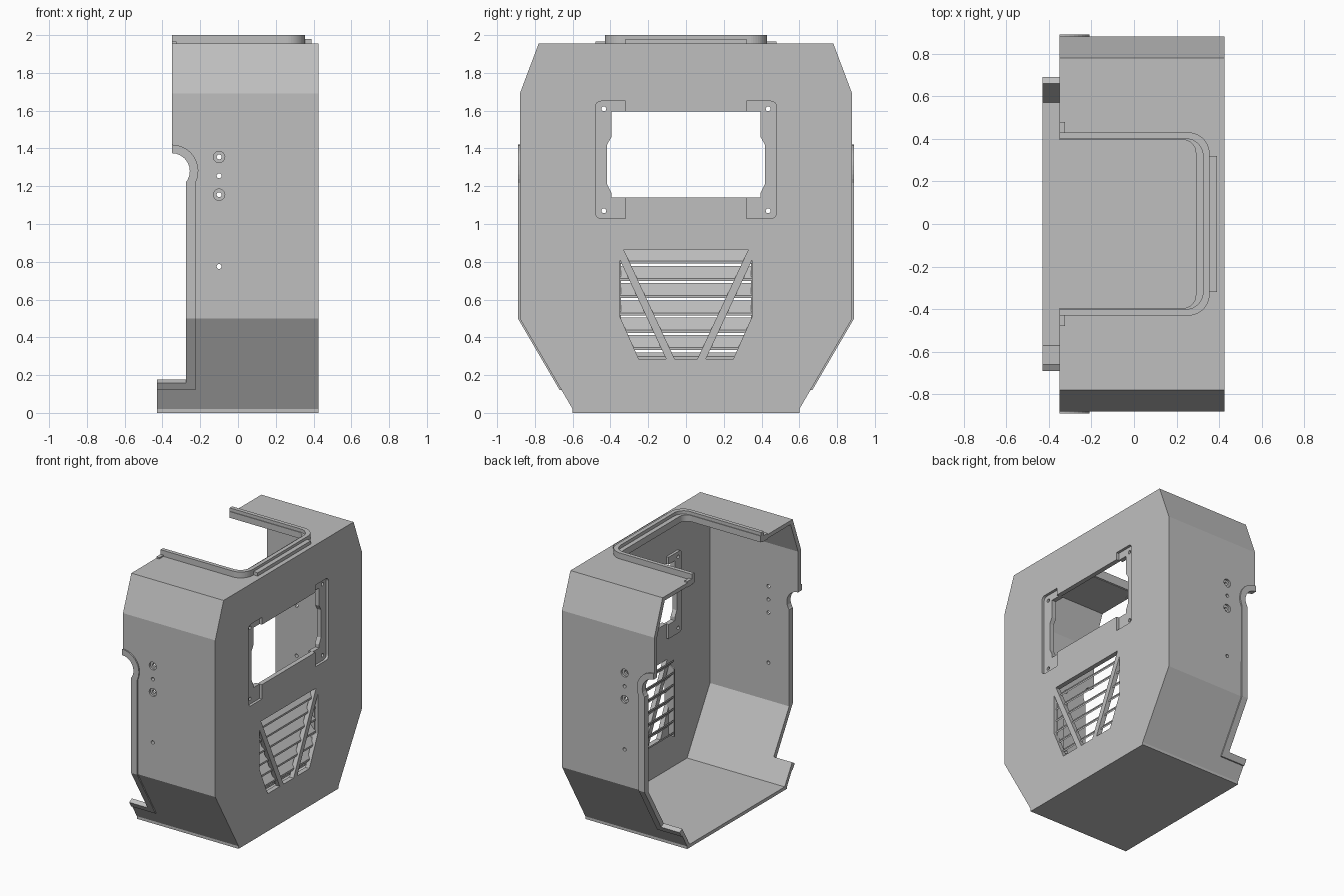
import bpy, bmesh
from math import sin, cos, pi, radians

cube = bpy.data.objects.get("Cube")
if cube:
    bpy.data.objects.remove(cube, do_unlink=True)

grey = bpy.data.materials.new("plain_grey")
grey.use_nodes = True
grey.diffuse_color = (0.52, 0.52, 0.52, 1)
grey.node_tree.nodes["Principled BSDF"].inputs["Base Color"].default_value = (0.52, 0.52, 0.52, 1)


def prism(name, pts, axis, lo, hi):
    """Extrude a 2D outline along an axis."""
    place = {"x": lambda a, b, t: (t, a, b),
             "y": lambda a, b, t: (a, t, b),
             "z": lambda a, b, t: (a, b, t)}[axis]
    bm = bmesh.new()
    ends = [[bm.verts.new(place(a, b, t)) for a, b in pts] for t in (lo, hi)]
    n = len(pts)
    for ring in ends:
        bm.faces.new(ring)
    for i in range(n):
        j = (i + 1) % n
        bm.faces.new((ends[0][i], ends[0][j], ends[1][j], ends[1][i]))
    bmesh.ops.recalc_face_normals(bm, faces=bm.faces)
    me = bpy.data.meshes.new(name)
    bm.to_mesh(me)
    bm.free()
    me.materials.append(grey)
    ob = bpy.data.objects.new(name, me)
    bpy.context.collection.objects.link(ob)
    return ob


def rect(a0, a1, b0, b1):
    return [(a0, b0), (a1, b0), (a1, b1), (a0, b1)]


def arc(cx, cy, r, start, end, n=12):
    angles = [radians(start + (end - start) * i / n) for i in range(n + 1)]
    return [(cx + r * cos(t), cy + r * sin(t)) for t in angles]


def circle(cx, cy, r):
    return arc(cx, cy, r, 0, 345, 23)


def mirrored(half):
    return half + [(-a, b) for a, b in reversed(half)]


def flip(pts):
    return [(-a, b) for a, b in pts]


def boolean(targets, pts, axis, lo, hi, op="DIFFERENCE"):
    """Apply one cutter to several parts, then discard it."""
    cutter = prism("cutter", pts, axis, lo, hi)
    cutter.hide_render = True
    for ob in targets:
        mod = ob.modifiers.new("cut", "BOOLEAN")
        mod.operation, mod.solver, mod.object = op, "EXACT", cutter
        bpy.context.view_layer.objects.active = ob
        bpy.ops.object.modifier_apply(modifier=mod.name)
    bpy.data.objects.remove(cutter, do_unlink=True)


# Shell: faceted tray, open at the back
BACK, FACE, OPEN = -0.43, 0.425, -0.35
outline = mirrored([(0.6, 0), (0.6, 0.02), (0.88, 0.5), (0.88, 1.69), (0.78, 1.955)])
inside = mirrored([(0.57, 0.025), (0.845, 0.49), (0.845, 1.685), (0.755, 1.925)])
shell = prism("shell", outline, "x", BACK, FACE)
boolean([shell], inside, "x", -1, 0.39)

# Raised lip along the side edges
lip = prism("side_lip", mirrored([(0.61, 0.02), (0.89, 0.5), (0.89, 1.6)]), "x", BACK, -0.2)
boolean([lip], outline, "x", -1, 1)
lip_shape = [(BACK, 0.12), (BACK, 1.42)] + arc(OPEN, 1.28, 0.14, 90, -27) + [(-0.225, 0.12)]
boolean([lip], lip_shape, "y", -1, 1, "INTERSECT")

# Stepped rear edge, round notches and slanted lower tabs
edge_parts = [shell, lip]
boolean(edge_parts, rect(-1, OPEN, 0.4, 3), "y", -2, 2)
boolean(edge_parts, rect(-1, -0.275, 0.35, 1.25), "y", -2, 2)
boolean(edge_parts, circle(OPEN, 1.28, 0.095), "y", -2, 2)
slant = [(1, -0.02), (0.69, 0.16), (0.55, 0.24), (0.55, 0.6), (1, 0.6)]
for pts in (slant, flip(slant)):
    boolean(edge_parts, pts, "x", -1, -0.275)

# Side screw holes, two of them counterbored
for z in (1.355, 1.255, 1.155, 0.775):
    boolean([shell], circle(-0.1, z, 0.013), "y", -2, 2)
for z in (1.355, 1.155):
    for lo, hi in ((0.865, 1), (-1, -0.865)):
        boolean([shell], circle(-0.1, z, 0.03), "y", lo, hi)


# Roof opening with a stepped U-shaped rim
def u_shape(start, end, half, r):
    return ([(start, -half)] + arc(end - r, r - half, r, -90, 0)
            + arc(end - r, half - r, r, 0, 90) + [(start, half)])


boolean([shell], u_shape(-1, 0.29, 0.4, 0.06), "z", 1.8, 2.2)
outer_rim = prism("roof_rim", u_shape(OPEN, 0.355, 0.43, 0.1), "z", 1.935, 2.0)
boolean([outer_rim], u_shape(-1, 0.324, 0.4, 0.08), "z", 1.8, 2.2)
inner_rim = prism("roof_rim_step", u_shape(OPEN, 0.33, 0.405, 0.08), "z", 1.93, 1.975)
boolean([inner_rim], u_shape(-1, 0.29, 0.395, 0.06), "z", 1.8, 2.2)
prism("rim_ledge", rect(0.35, 0.39, -0.32, 0.32), "z", 1.94, 1.98)
for side in (1, -1):
    y0, y1 = sorted((side * 0.42, side * 0.48))
    prism("rim_tab", rect(OPEN, -0.325, y0, y1), "z", 1.92, 1.965)

# Window with recessed mounting pads backed by bosses
pad = ([(0.32, 1.03)] + arc(0.45, 1.06, 0.03, -90, 0, 5)
       + arc(0.45, 1.62, 0.03, 0, 90, 5) + [(0.32, 1.65)])
bosses = []
for pts in (pad, flip(pad)):
    boolean([shell], pts, "x", 0.405, 0.6)
    bosses.append(prism("window_boss", pts, "x", 0.37, 0.4))
window = mirrored([(0.395, 1.14), (0.395, 1.165), (0.418, 1.21),
                   (0.418, 1.42), (0.395, 1.46), (0.395, 1.595)])
boolean([shell] + bosses, window, "x", 0.2, 0.6)
for y in (0.435, -0.435):
    for z in (1.07, 1.61):
        boolean([shell] + bosses, circle(y, z, 0.013), "x", 0.2, 0.6)

# Vent openings leave a V of bars in the face
boolean([shell], mirrored([(0.06, 0.285), (0.33, 0.865)]), "x", 0.3, 0.6)
vent_side = [(0.105, 0.285), (0.25, 0.285), (0.35, 0.51), (0.35, 0.81)]
for pts in (vent_side, flip(vent_side)):
    boolean([shell], pts, "x", 0.3, 0.6)

# Louvre slats rising inward, held by end plates
for i in range(7):
    z = 0.79 - 0.0915 * i
    bottom = max(z, 0.285)
    start = 0.408 - (bottom - z) * 0.8
    prism("vent_slat", [(start, bottom), (start, bottom + 0.014),
                        (0.345, z + 0.08), (0.345, z + 0.066)], "y", -0.35, 0.35)
for y in (0.35, -0.35):
    prism("vent_end_plate", [(0.4, 0.285), (0.34, 0.285), (0.34, 0.8), (0.4, 0.83)],
          "y", y - 0.006, y + 0.006)
